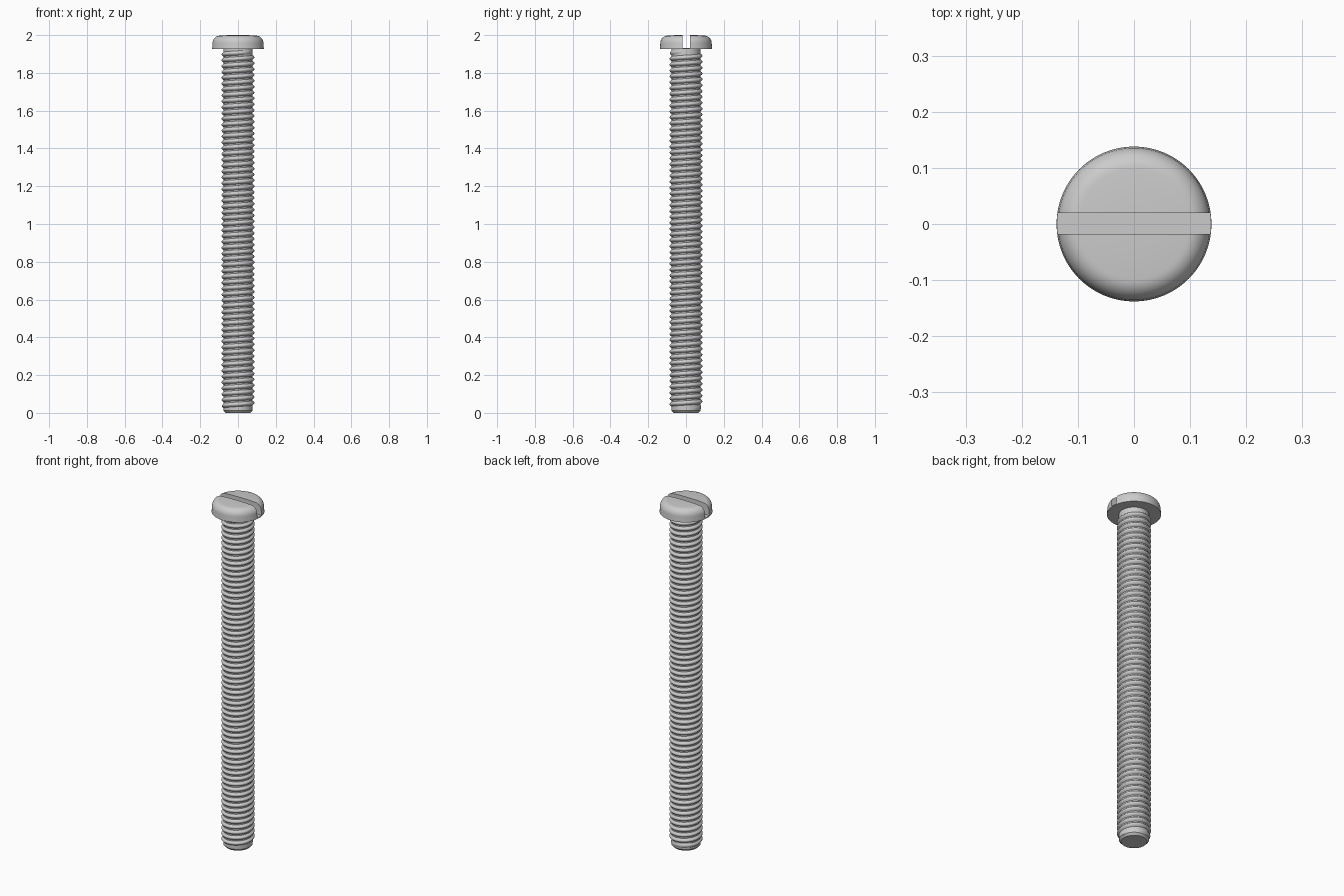
import bpy, bmesh, math

if "Cube" in bpy.data.objects:
    bpy.data.objects.remove(bpy.data.objects["Cube"])

HEAD_Z, HEAD_R = 1.927, 0.138
CORE_R, CREST_R, PITCH = 0.077, 0.087, 0.031


def make_object(name, bm, angle=35):
    bmesh.ops.recalc_face_normals(bm, faces=bm.faces)
    me = bpy.data.meshes.new(name)
    bm.to_mesh(me)
    bm.free()
    ob = bpy.data.objects.new(name, me)
    bpy.context.collection.objects.link(ob)
    bpy.ops.object.select_all(action='DESELECT')
    ob.select_set(True)
    bpy.context.view_layer.objects.active = ob
    bpy.ops.object.shade_smooth_by_angle(angle=math.radians(angle))
    return ob


def lathe(name, profile, segs=96):
    bm = bmesh.new()
    vs = [bm.verts.new((r, 0, z)) for r, z in profile]
    es = [bm.edges.new(p) for p in zip(vs, vs[1:])]
    bmesh.ops.spin(bm, geom=vs + es, cent=(0, 0, 0), axis=(0, 0, 1),
                   angle=2 * math.pi, steps=segs)
    bmesh.ops.remove_doubles(bm, verts=bm.verts, dist=1e-5)
    return make_object(name, bm)


# Shank core with chamfered tip
lathe("shank", [(0, 0), (0.066, 0), (CORE_R, 0.012),
                (CORE_R, HEAD_Z + 0.002), (0, HEAD_Z + 0.002)])

# Helical thread: a small ridge swept up the shank, fading in at the tip
bm = bmesh.new()
STEPS = 40
z0, z1 = 0.022, HEAD_Z - 0.014
count = int((z1 - z0) / PITCH * STEPS)
section = [(0, -0.013), (0.75, -0.006), (1, -0.002),
           (1, 0.002), (0.75, 0.006), (0, 0.013)]
prev = None
for i in range(count + 1):
    t = 2 * math.pi * i / STEPS
    z = z0 + PITCH * i / STEPS
    fade = min(1, i / (STEPS * 0.6), (count - i) / (STEPS * 0.3))
    ring = []
    for h, dz in section:
        r = CORE_R - 0.001 + h * (CREST_R - CORE_R + 0.001) * fade
        ring.append(bm.verts.new((r * math.cos(t), r * math.sin(t), z + dz)))
    if prev:
        for k in range(len(ring) - 1):
            bm.faces.new((prev[k], ring[k], ring[k + 1], prev[k + 1]))
    prev = ring
make_object("thread", bm, 50)

# Pan head with rounded shoulder
shoulder = [(0.098 + 0.038 * math.cos(a), 1.957 + 0.040 * math.sin(a))
            for a in (math.radians(d) for d in range(0, 91, 10))]
head = lathe("head", [(0, HEAD_Z), (HEAD_R, HEAD_Z)] + shoulder
             + [(0.06, 1.9995), (0, 2.0)])

# Straight driver slot cut across the head
bpy.ops.mesh.primitive_cube_add(size=1, location=(0, 0.001, 1.932 + 0.1))
cutter = bpy.context.object
cutter.name = "slot_cutter"
cutter.scale = (0.4, 0.038, 0.2)
cutter.hide_render = True
cutter.hide_set(True)
mod = head.modifiers.new("slot", 'BOOLEAN')
mod.operation = 'DIFFERENCE'
mod.solver = 'EXACT'
mod.object = cutter
